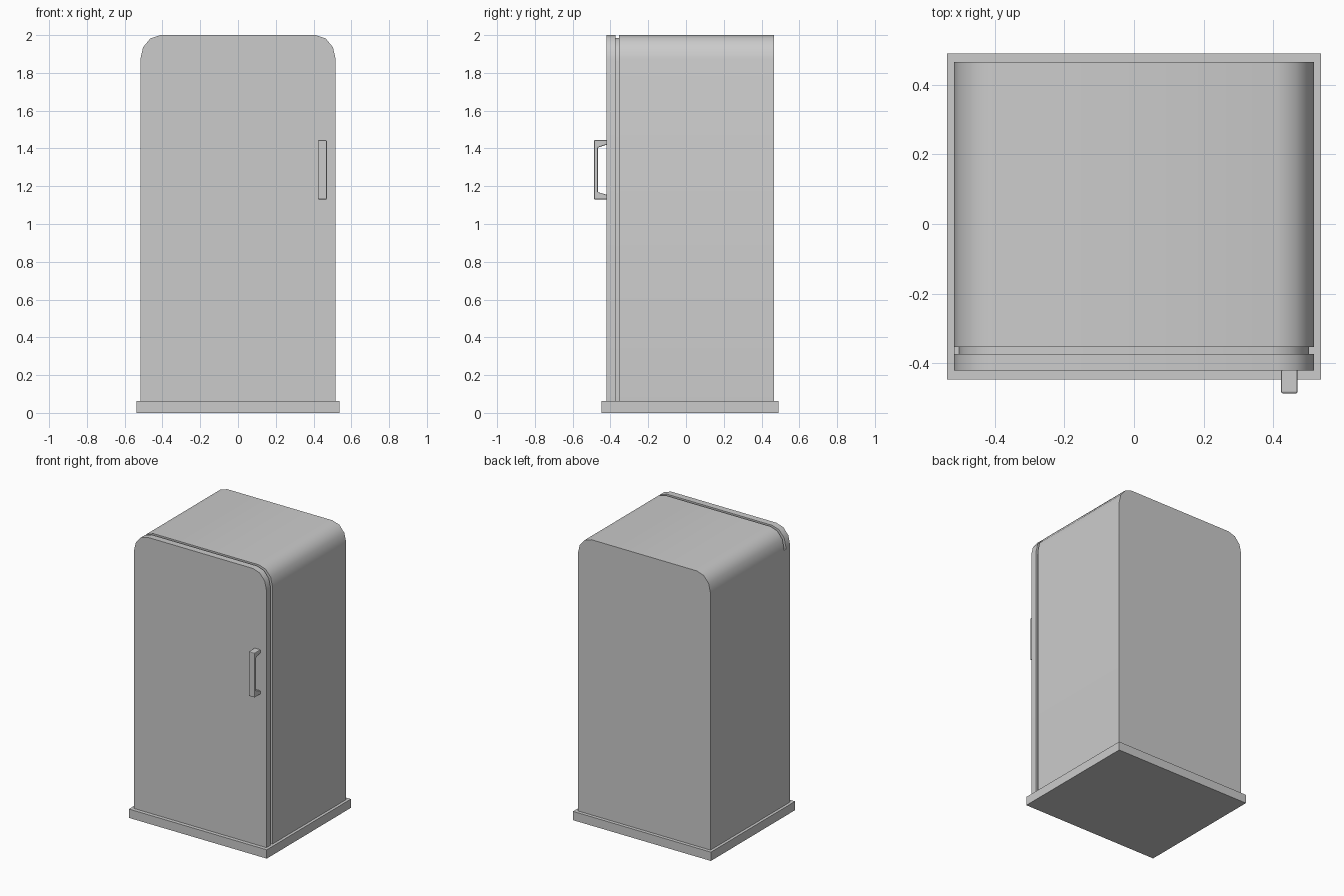
import bpy, bmesh
from math import sin, cos, pi, radians

if "Cube" in bpy.data.objects:
    bpy.data.objects.remove(bpy.data.objects["Cube"])


def make_object(name, bm, smooth=True):
    bmesh.ops.recalc_face_normals(bm, faces=bm.faces)
    mesh = bpy.data.meshes.new(name)
    bm.to_mesh(mesh)
    bm.free()
    obj = bpy.data.objects.new(name, mesh)
    bpy.context.collection.objects.link(obj)
    if smooth:
        bpy.ops.object.select_all(action='DESELECT')
        obj.select_set(True)
        bpy.context.view_layer.objects.active = obj
        bpy.ops.object.shade_smooth_by_angle(angle=radians(38))
    return obj


def extrude_profile(points, offset):
    """Fill a closed outline and extrude it into a solid."""
    bm = bmesh.new()
    face = bm.faces.new([bm.verts.new(p) for p in points])
    ext = bmesh.ops.extrude_face_region(bm, geom=[face], use_keep_orig=True)
    verts = [v for v in ext['geom'] if isinstance(v, bmesh.types.BMVert)]
    bmesh.ops.translate(bm, vec=offset, verts=verts)
    return bm


def arched_slab(name, y0, y1, inset=0.0):
    """Panel with rounded top corners, spanning y0 to y1."""
    half, bottom, top = 0.517 - inset, 0.05, 2.0 - inset
    rx, rz = 0.107, 0.128
    arc = [(half - rx + rx * cos(a), top - rz + rz * sin(a))
           for a in (i * pi / 6 for i in range(4))]
    right = [(half, bottom)] + arc
    outline = right + [(-x, z) for x, z in reversed(right)]
    return make_object(name, extrude_profile([(x, y0, z) for x, z in outline],
                                             (0, y1 - y0, 0)))


def box(name, lo, hi):
    bm = extrude_profile([(lo[0], lo[1], lo[2]), (hi[0], lo[1], lo[2]),
                          (hi[0], hi[1], lo[2]), (lo[0], hi[1], lo[2])],
                         (0, 0, hi[2] - lo[2]))
    return make_object(name, bm, smooth=False)


# Cabinet, door and recessed seal between them
arched_slab("cabinet", -0.354, 0.466)
arched_slab("door", -0.421, -0.374)
arched_slab("door_seal", -0.376, -0.352, inset=0.014)

# Flush hinge side closing the gap on the left
box("hinge_strip", (-0.517, -0.374, 0.05), (-0.49, -0.354, 1.86))

# Plinth
box("plinth", (-0.537, -0.447, 0.0), (0.537, 0.49, 0.062))

# Bracket-shaped handle, mirrored about its mid height
mid = 1.287
upper = [(-0.487, 0.157), (-0.418, 0.157), (-0.418, 0.133), (-0.466, 0.118)]
loop = [upper[3], upper[2], upper[1], upper[0]]
loop += [(y, -z) for y, z in reversed(loop)]
handle = make_object("handle", extrude_profile(
    [(0.423, y, mid + z) for y, z in loop], (0.047, 0, 0)), smooth=False)
bevel = handle.modifiers.new("soft_edges", 'BEVEL')
bevel.width = 0.005
bevel.segments = 2
